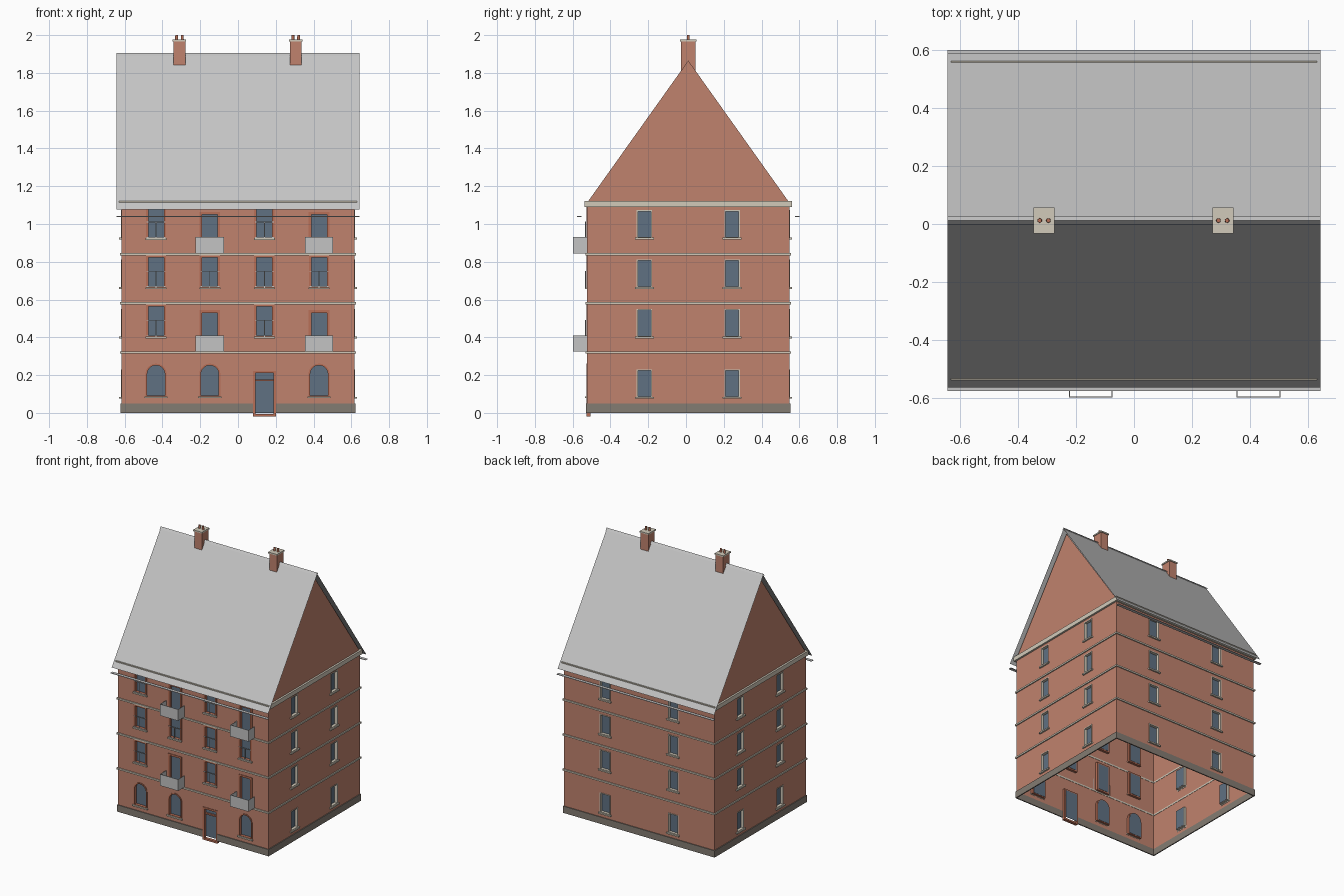
import bpy, bmesh, math
from mathutils import Matrix, Vector

if "Cube" in bpy.data.objects:
    bpy.data.objects.remove(bpy.data.objects["Cube"])

YC = 0.012               # depth centre of the house
W, D = 0.617, 0.536      # half width and half depth of the walls
EAVE, APEX = 1.112, 1.865


def material(name, rgb):
    m = bpy.data.materials.new(name)
    m.diffuse_color = (*rgb, 1)
    m.use_nodes = True
    m.node_tree.nodes["Principled BSDF"].inputs["Base Color"].default_value = m.diffuse_color
    return m


BRICK = material("brick", (0.53, 0.225, 0.155))
SURROUND = material("terracotta", (0.48, 0.16, 0.095))
GLASS = material("blue_grey_glass", (0.115, 0.165, 0.225))
TRIM = material("cream_trim", (0.64, 0.59, 0.49))
STONE = material("grey_stone", (0.23, 0.2, 0.17))
METAL = material("light_grey", (0.55, 0.55, 0.55))

# Wall frames: local x along the wall, -y outward, z up
CENTRE = Matrix.Translation((0, YC, 0))
WALLS = {n: CENTRE @ Matrix.Rotation(math.radians(a), 4, 'Z') @ Matrix.Translation((0, -d, 0))
         for n, a, d in (("front", 0, D), ("right", 90, W), ("back", 180, D), ("left", 270, W))}
parts = {}


def part(name, mat):
    if name not in parts:
        parts[name] = (bmesh.new(), mat)
    return parts[name][0]


def box(name, mat, M, x0, x1, y0, y1, z0, z1):
    S = Matrix.Diagonal((x1 - x0, y1 - y0, z1 - z0, 1))
    T = Matrix.Translation(((x0 + x1) / 2, (y0 + y1) / 2, (z0 + z1) / 2))
    bmesh.ops.create_cube(part(name, mat), size=1, matrix=M @ T @ S)


def sheet(name, mat, M, pts):
    bm = part(name, mat)
    bm.faces.new([bm.verts.new(M @ Vector(p)) for p in pts])


def outline(u, z0, z1, w, arch):
    h = w / 2
    if not arch:
        return [(u - h, z0), (u + h, z0), (u + h, z1), (u - h, z1)]
    top = [(u + h * math.cos(math.pi * i / 12), z1 - h + h * math.sin(math.pi * i / 12)) for i in range(13)]
    return [(u - h, z0), (u + h, z0)] + top


def prism(bm, M, pts, y0, y1):
    a, b = [[bm.verts.new(M @ Vector((x, y, z))) for x, z in pts] for y in (y0, y1)]
    bm.faces.new(a)
    bm.faces.new(b[::-1])
    for i in range(len(a)):
        j = (i + 1) % len(a)
        bm.faces.new((a[j], a[i], b[i], b[j]))


def ring(name, mat, M, outer, inner, y0, y1):
    bm = part(name, mat)
    loops = [[bm.verts.new(M @ Vector((x, y, z))) for x, z in p]
             for p, y in ((outer, y0), (inner, y0), (inner, y1), (outer, y1))]
    n = len(outer)
    for k in range(4):
        a, b = loops[k], loops[(k + 1) % 4]
        for i in range(n):
            j = (i + 1) % n
            bm.faces.new((a[i], a[j], b[j], b[i]))


def window(wall, u, z0, z1, w, edge, name, mat, arch=False, sill=True, proud=0.004):
    M = WALLS[wall]
    prism(part("cutters", GLASS), M, outline(u, z0, z1, w, arch), -0.03, 0.02)
    ring(name, mat, M, outline(u, z0 - edge, z1 + edge, w + 2 * edge, arch),
         outline(u, z0 + 0.003, z1 - 0.003, w - 0.006, arch), -proud, 0.018)
    if sill:
        box("window_sills", TRIM, M, u - w / 2 - 0.012, u + w / 2 + 0.012, -0.012, 0.002, z0 - 0.01, z0)


def strips(name, mat, z0, z1, proud, gap=None):
    for n, M in WALLS.items():
        h = (W if n in ("front", "back") else D) + proud
        spans = [(-h, gap[0]), (gap[1], h)] if gap and n == "front" else [(-h, h)]
        for a, b in spans:
            box(name, mat, M, a, b, -proud, 0.002, z0, z1)


# Front openings
F = WALLS["front"]
COLS = (-0.434, -0.149, 0.14, 0.429)
for c, u in enumerate(COLS):
    if c == 2:  # entrance door with a transom
        window("front", u, -0.01, 0.213, 0.1, 0.01, "door_frame", SURROUND, sill=False)
        box("door_frame", SURROUND, F, u - 0.05, u + 0.05, 0.006, 0.019, 0.168, 0.178)
    else:
        window("front", u, 0.088, 0.255, 0.1, 0.006, "arched_surrounds", SURROUND, arch=True)
    for floor in range(3):
        base = 0.405 + 0.26 * floor
        if c % 2 and floor != 1:  # balcony door
            window("front", u, base - 0.07, base + 0.128, 0.088, 0.011, "balcony_door_surrounds",
                   SURROUND, sill=False)
            z0, z1, o = base - 0.08, base + 0.005, -0.073
            a, b = u - 0.075, u + 0.075
            for y, x0, x1 in ((o, a, b),):
                box("balconies", METAL, F, x0, x1, y, y + 0.003, z0, z1)
            for x in (a, b - 0.003):
                box("balconies", METAL, F, x, x + 0.003, o, 0.002, z0, z1)
        else:
            window("front", u, base, base + 0.16, 0.088, 0.01, "window_surrounds", SURROUND)
            for z in (base + 0.004, base + 0.085):  # low guard rail
                box("window_rails", METAL, F, u - 0.05, u + 0.05, -0.01, -0.006, z - 0.002, z + 0.002)
            box("window_rails", METAL, F, u - 0.002, u + 0.002, -0.01, -0.006, base, base + 0.085)

# Side and rear windows
for wall, off, w in (("right", 0.232, 0.076), ("left", 0.232, 0.076), ("back", 0.28, 0.08)):
    for u in (-off, off):
        for z in (0.085, 0.405, 0.667, 0.928):
            window(wall, u, z, z + 0.142, w, 0.003, "window_frames", TRIM, proud=0.003)

# Plinth, string courses and cornice
strips("plinth", STONE, 0, 0.05, 0.006, gap=(COLS[2] - 0.06, COLS[2] + 0.06))
for z in (0.32, 0.58, 0.84):
    strips("string_courses", TRIM, z - 0.006, z + 0.006, 0.008)
strips("cornice", TRIM, 1.09, 1.122, 0.014)

# Roof sheets, ridge cap and gutters
R = 0.643
for s in (-1, 1):
    sheet("roof", METAL, CENTRE, [(-R, s * 0.576, 1.077), (R, s * 0.576, 1.077), (R, 0, 1.895), (-R, 0, 1.895)])
    sheet("ridge_cap", METAL, CENTRE, [(-R, s * 0.014, 1.889), (R, s * 0.014, 1.889), (R, 0, 1.905), (-R, 0, 1.905)])
    y0, y1 = sorted((s * 0.565, s * 0.588))
    box("gutters", METAL, CENTRE, -R, R, y0, y1, 1.038, 1.042)

# Chimneys with caps and pots
for x in (-0.31, 0.306):
    box("chimney_stacks", BRICK, CENTRE, x - 0.031, x + 0.031, -0.038, 0.038, 1.8, 1.968)
    box("chimney_caps", TRIM, CENTRE, x - 0.036, x + 0.036, -0.044, 0.044, 1.966, 1.976)
    for dx in (-0.015, 0.015):
        bmesh.ops.create_cone(part("chimney_pots", SURROUND), cap_ends=True, segments=12, radius1=0.008,
                              radius2=0.007, depth=0.026,
                              matrix=CENTRE @ Matrix.Translation((x + dx, 0, 1.987)))

# Gabled wall shell
prism(part("brick_walls", BRICK), WALLS["right"],
      [(-D, 0), (D, 0), (D, EAVE), (0, APEX), (-D, EAVE)], 0, 2 * W)

# Turn every part into an object
objs = {}
for name, (bm, mat) in parts.items():
    if name not in ("roof", "ridge_cap"):
        bmesh.ops.recalc_face_normals(bm, faces=bm.faces)
    else:
        for f in bm.faces:
            f.normal_update()
            if f.normal.z < 0:
                f.normal_flip()
    me = bpy.data.meshes.new(name)
    bm.to_mesh(me)
    bm.free()
    me.materials.append(mat)
    objs[name] = bpy.data.objects.new(name, me)
    bpy.context.collection.objects.link(objs[name])

# Cut the recesses, then open the shell and paint the panes
walls, cut = objs["brick_walls"], objs["cutters"]
cut.hide_render = True
mod = walls.modifiers.new("openings", 'BOOLEAN')
mod.operation, mod.solver, mod.object = 'DIFFERENCE', 'EXACT', cut
done = bpy.data.meshes.new_from_object(walls.evaluated_get(bpy.context.evaluated_depsgraph_get()))
walls.modifiers.clear()
walls.data = done
bpy.data.objects.remove(cut)
done.materials.clear()
done.materials.append(BRICK)
done.materials.append(GLASS)
bm = bmesh.new()
bm.from_mesh(done)
bm.normal_update()
bmesh.ops.delete(bm, geom=[f for f in bm.faces if (f.normal.z < -0.9 and f.calc_center_median().z < 0.01)
                           or 0.3 < f.normal.z < 0.9 and f.calc_area() > 0.1], context='FACES')
for f in bm.faces:
    c, n = f.calc_center_median() - Vector((0, YC, 0)), f.normal
    depth = W - abs(c.x) if abs(n.x) > 0.9 else D - abs(c.y)
    f.material_index = int(max(abs(n.x), abs(n.y)) > 0.99 and abs(depth - 0.02) < 0.002)
bm.to_mesh(done)
bm.free()
